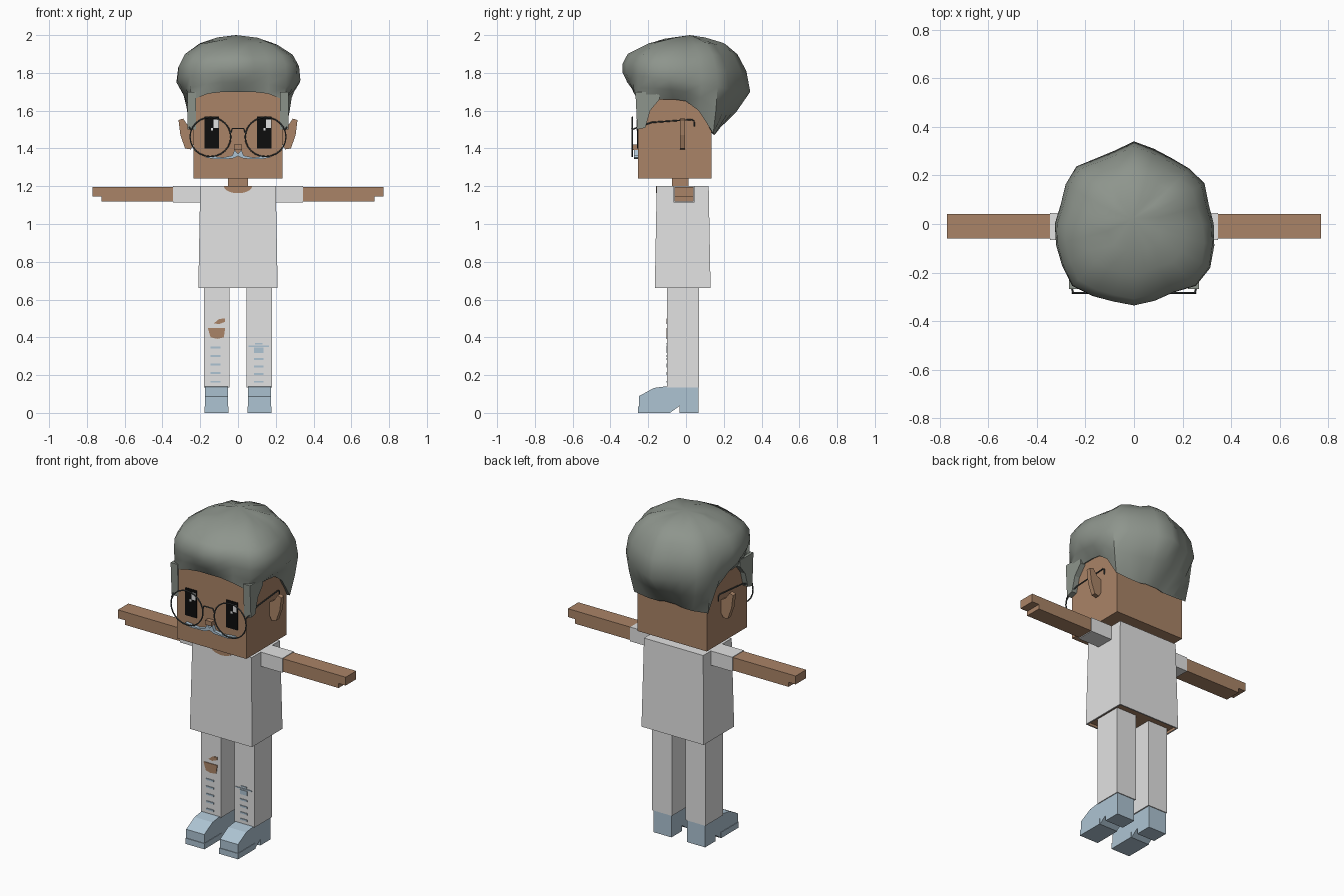
import bpy, bmesh, math, random
from mathutils import Vector

random.seed(4)
cube = bpy.data.objects.get("Cube")
if cube:
    bpy.data.objects.remove(cube)


def material(name, r, g, b):
    m = bpy.data.materials.new(name)
    m.use_nodes = True
    m.diffuse_color = (r, g, b, 1)
    m.node_tree.nodes["Principled BSDF"].inputs["Base Color"].default_value = (r, g, b, 1)
    return m


SKIN = material("brown skin", .40, .23, .135)
CLOTH = material("pale cloth", .76, .76, .76)
BLUE = material("pale blue", .42, .55, .65)
HAIR = material("grey hair", .27, .30, .265)
BLACK = material("black", .004, .004, .004)
WIRE = material("dark wire", .06, .07, .07)


def finish(name, bm, *mats):
    bmesh.ops.recalc_face_normals(bm, faces=bm.faces)
    me = bpy.data.meshes.new(name)
    bm.to_mesh(me)
    bm.free()
    for m in mats:
        me.materials.append(m)
    ob = bpy.data.objects.new(name, me)
    bpy.context.collection.objects.link(ob)
    return ob


def prism(name, pts, axis, lo, hi, mat):
    """Extrude a 2D outline along x ('x': points are y,z) or y ('y': points are x,z)."""
    bm = bmesh.new()
    place = (lambda a, b, d: (d, a, b)) if axis == 'x' else (lambda a, b, d: (a, d, b))
    rings = [[bm.verts.new(place(a, b, d)) for a, b in pts] for d in (lo, hi)]
    for r in rings:
        bm.faces.new(r)
    n = len(pts)
    for i in range(n):
        j = (i + 1) % n
        bm.faces.new((rings[0][i], rings[0][j], rings[1][j], rings[1][i]))
    return finish(name, bm, mat)


def box(name, x, y, z, mat):
    return prism(name, [(x[0], z[0]), (x[1], z[0]), (x[1], z[1]), (x[0], z[1])], 'y', *y, mat)


def flip(pts, s):
    return [(s * a, b) for a, b in pts]


def span(s, a, b):
    return sorted((s * a, s * b))


def wire(name, pts, cyclic=False, radius=.004):
    cu = bpy.data.curves.new(name, 'CURVE')
    cu.dimensions = '3D'
    cu.bevel_depth, cu.bevel_resolution = radius, 1
    sp = cu.splines.new('POLY')
    sp.points.add(len(pts) - 1)
    for p, co in zip(sp.points, pts):
        p.co = (*co, 1)
    sp.use_cyclic_u = cyclic
    cu.materials.append(WIRE)
    ob = bpy.data.objects.new(name, cu)
    bpy.context.collection.objects.link(ob)


# Head and neck
box("head", (-.235, .235), (-.255, .135), (1.24, 1.72), SKIN)
box("neck", (-.053, .053), (-.075, .012), (1.18, 1.25), SKIN)

# Shirt: tapered block, hollowed slightly underneath to show skin
bm = bmesh.new()
low = [bm.verts.new(c) for c in ((-.21, -.165, .66), (.21, -.165, .66), (.21, .13, .66), (-.21, .13, .66))]
top = [bm.verts.new(c) for c in ((-.2, -.155, 1.2), (.2, -.155, 1.2), (.2, .12, 1.2), (-.2, .12, 1.2))]
under = bm.faces.new(low)
bm.faces.new(top)
for i in range(4):
    j = (i + 1) % 4
    bm.faces.new((low[i], low[j], top[j], top[i]))
bm.normal_update()
bmesh.ops.inset_individual(bm, faces=[under], thickness=.012)
under.material_index = 1
deep = bmesh.ops.extrude_discrete_faces(bm, faces=[under])["faces"]
for f in deep:
    bmesh.ops.translate(bm, verts=f.verts, vec=(0, 0, .015))
finish("shirt", bm, CLOTH, SKIN)
arc = [(.075 * math.cos(t), 1.2 + .037 * math.sin(t)) for t in [math.pi * (1 + i / 10) for i in range(11)]]
prism("neckline", arc, 'y', -.159, -.152, SKIN)

SHOE = [(-.25, 0), (-.25, .088), (-.17, .132), (-.11, .14), (.065, .14), (.065, 0),
        (-.035, 0), (-.035, .036), (-.085, 0)]
EAR = [(.23, 1.43), (.25, 1.395), (.28, 1.40), (.305, 1.47), (.315, 1.55), (.29, 1.558), (.265, 1.52), (.23, 1.5)]
SIDEBURN = [(-.268, 1.7), (-.258, 1.5), (-.215, 1.51), (-.19, 1.6), (-.14, 1.66), (-.14, 1.7)]
WHISKER = [(0, 1.372), (.018, 1.392), (.03, 1.362), (.08, 1.352), (.165, 1.362), (.172, 1.352),
           (.12, 1.343), (.03, 1.346), (0, 1.36)]

for side, s in (("left", 1), ("right", -1)):
    # Arms with a stepped hand
    box(side + "_sleeve", span(s, .18, .345), (-.065, .046), (1.113, 1.2), CLOTH)
    hand = [(.34, 1.118), (.722, 1.118), (.722, 1.146), (.77, 1.146), (.77, 1.197), (.34, 1.197)]
    prism(side + "_arm", flip(hand, s), 'y', -.06, .041, SKIN)
    # Legs and shoes
    box(side + "_leg", span(s, .046, .18), (-.1, .07), (.135, .68), CLOTH)
    prism(side + "_shoe", SHOE, 'x', *span(s, .053, .175), BLUE)
    box(side + "_shoe_sole", span(s, .05, .178), (-.254, -.085), (0, .035), BLUE)
    # Face sides
    prism(side + "_ear", flip(EAR, s), 'y', -.032, -.004, SKIN)
    prism(side + "_sideburn", SIDEBURN, 'x', *span(s, .222, .268), HAIR)
    prism(side + "_moustache", flip(WHISKER, s), 'y', -.275, -.25, BLUE)
    # Eyes with highlights on the same side of each
    box(side + "_eye", span(s, .1, .177), (-.259, -.25), (1.4, 1.568), BLACK)
    hx = s * .139 + .035
    box(side + "_eye_highlight", (hx - .026, hx), (-.262, -.258), (1.508, 1.552), CLOTH)
    box(side + "_eye_glint", (hx - .04, hx - .028), (-.262, -.258), (1.494, 1.508), CLOTH)
    # Glasses
    ring = [(s * .146 + .108 * math.cos(a), -.284, 1.461 + .104 * math.sin(a))
            for a in [i * math.tau / 24 for i in range(24)]]
    wire(side + "_lens_rim", ring, True)
    wire(side + "_glasses_arm", [(s * .25, -.284, 1.5), (s * .26, -.25, 1.515), (s * .255, -.18, 1.538),
                                 (s * .25, .03, 1.553), (s * .25, .043, 1.545), (s * .25, .043, 1.515)])
wire("glasses_bridge", [(-.04, -.284, 1.48), (-.03, -.286, 1.505), (.03, -.286, 1.505), (.04, -.284, 1.48)])
box("nose", (-.022, .022), (-.285, -.25), (1.393, 1.42), SKIN)

# Trouser details: torn knees and stitched stripes
KNEE = [(-.16, .45), (-.068, .45), (-.075, .4), (-.11, .392), (-.145, .4)]
TEAR = [(-.128, .474), (-.1, .47), (-.07, .482), (-.07, .5), (-.1, .497)]
prism("torn_knee", KNEE, 'y', -.104, -.097, SKIN)
prism("small_tear", TEAR, 'y', -.104, -.097, SKIN)
for k in range(5):
    z = .165 + k * .0455
    box("right_stripe", (-.145, -.092), (-.104, -.097), (z - .005, z + .005), BLUE)
    if k < 4:
        z = .165 + k * .04
        box("left_stripe", (.085, .135), (-.104, -.097), (z - .005, z + .005), BLUE)
box("knee_patch", (.085, .135), (-.104, -.097), (.318, .345), BLUE)
box("knee_patch_band", (.055, .165), (-.104, -.097), (.35, .356), BLUE)
box("knee_patch_top", (.09, .13), (-.104, -.097), (.362, .37), BLUE)

# Hair: rings lofted around the head from a shaped hairline up to the crown
RADII = [.328, .318, .335, .322, .312, .32, .34, .312, .312, .335, .325, .312,
         .326, .332, .342, .36, .342, .33, .335, .327, .325, .36, .362, .342]
HAIRLINE = [1.65, 1.6, 1.48, 1.47, 1.47, 1.48, 1.48, 1.48, 1.47, 1.47, 1.48, 1.6,
            1.65, 1.66, 1.66, 1.655, 1.69, 1.7, 1.7, 1.7, 1.69, 1.655, 1.66, 1.66]
bm = bmesh.new()
columns = []
n = len(RADII)
for i, (r, low_z) in enumerate(zip(RADII, HAIRLINE)):
    a = math.tau * i / n
    c, sn = math.cos(a), math.sin(a)
    edge = min(.25 / max(abs(c), .001), (.15 if sn > 0 else .275) / max(abs(sn), .001))
    wide_z = 1.75 - .05 * sn
    wob = lambda k: random.uniform(-k, k)
    steps = [(edge * .85, low_z + .02), (edge, low_z),
             (edge + (r - edge) * .6, low_z + (wide_z - low_z) * .5),
             (r, wide_z),
             (r * (.97 - .03 * sn), 1.83 - .02 * sn),
             (r * (.86 - .06 * sn), 1.895 + wob(.006)),
             (r * .62, 1.955 + wob(.008)), (r * .34, 1.982 + wob(.007))]
    columns.append([bm.verts.new((q * c, q * sn, z)) for q, z in steps])
crown = bm.verts.new((-.01, .02, 2.0))
for i in range(n):
    p, q = columns[i], columns[(i + 1) % n]
    for k in range(len(p) - 1):
        bm.faces.new((p[k], q[k], q[k + 1], p[k + 1]))
    bm.faces.new((p[-1], q[-1], crown))
hair = finish("hair", bm, HAIR)
bpy.ops.object.select_all(action='DESELECT')
hair.select_set(True)
bpy.context.view_layer.objects.active = hair
bpy.ops.object.shade_smooth_by_angle(angle=math.radians(45))
